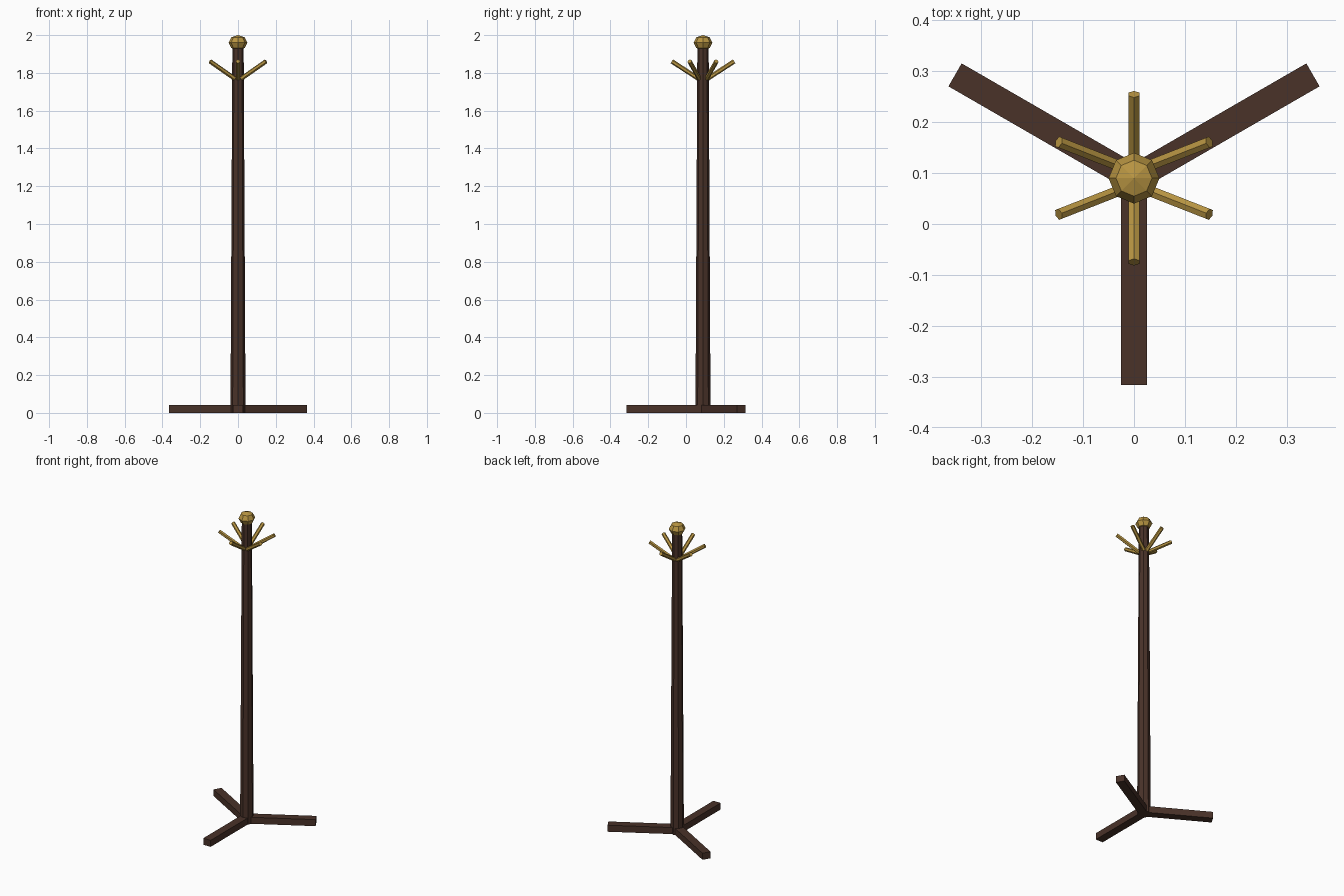
import bpy, math
from mathutils import Vector, Matrix

if "Cube" in bpy.data.objects:
    bpy.data.objects.remove(bpy.data.objects["Cube"])

CX, CY = 0.0, 0.09  # pole axis


def material(name, color):
    m = bpy.data.materials.new(name)
    m.diffuse_color = color
    m.use_nodes = True
    m.node_tree.nodes["Principled BSDF"].inputs["Base Color"].default_value = m.diffuse_color
    return m


wood = material("dark_wood", (0.067, 0.032, 0.022, 1))
brass = material("brass", (0.48, 0.30, 0.055, 1))


def finish(name, mat):
    ob = bpy.context.object
    ob.name = name
    ob.data.materials.append(mat)
    return ob


def rod(name, a, b, r1, r2, sides, mat, spin=0.0):
    """Tapered prism from a to b with one corner turned by spin."""
    a, b = Vector(a), Vector(b)
    d = b - a
    bpy.ops.mesh.primitive_cone_add(vertices=sides, radius1=r1, radius2=r2, depth=d.length)
    ob = finish(name, mat)
    rot = d.to_track_quat('Z', 'Y').to_matrix().to_4x4()
    ob.data.transform(Matrix.Translation((a + b) / 2) @ rot @ Matrix.Rotation(spin, 4, 'Z'))
    return ob


# tapered octagonal pole
rod("pole", (CX, CY, 0), (CX, CY, 1.94), 0.04, 0.03, 8, wood)

# three flat feet
for i, deg in enumerate((-90, 30, 150)):
    bpy.ops.mesh.primitive_cube_add(size=1)
    foot = finish(f"foot_{i + 1}", wood)
    foot.data.transform(Matrix.Translation((CX, CY, 0))
                        @ Matrix.Rotation(math.radians(deg), 4, 'Z')
                        @ Matrix.Translation((0.203, 0, 0.021))
                        @ Matrix.Diagonal((0.406, 0.052, 0.042, 1)))

# six angled pegs: (root offset, tip offset) mirrored in x and y
pegs = [((0, s * 0.025), (0, s * 0.165)) for s in (-1, 1)]
pegs += [((sx * 0.018, sy * 0.020), (sx * 0.148, sy * 0.071)) for sx in (-1, 1) for sy in (-1, 1)]
for i, (p, q) in enumerate(pegs):
    rod(f"peg_{i + 1}", (CX + p[0], CY + p[1], 1.77), (CX + q[0], CY + q[1], 1.861),
        0.012, 0.012, 6, brass)

# squashed finial knob
bpy.ops.mesh.primitive_uv_sphere_add(segments=8, ring_count=4, radius=0.05)
knob = finish("knob", brass)
knob.data.transform(Matrix.Translation((CX, CY, 1.96)) @ Matrix.Diagonal((1, 1, 0.8, 1)))
